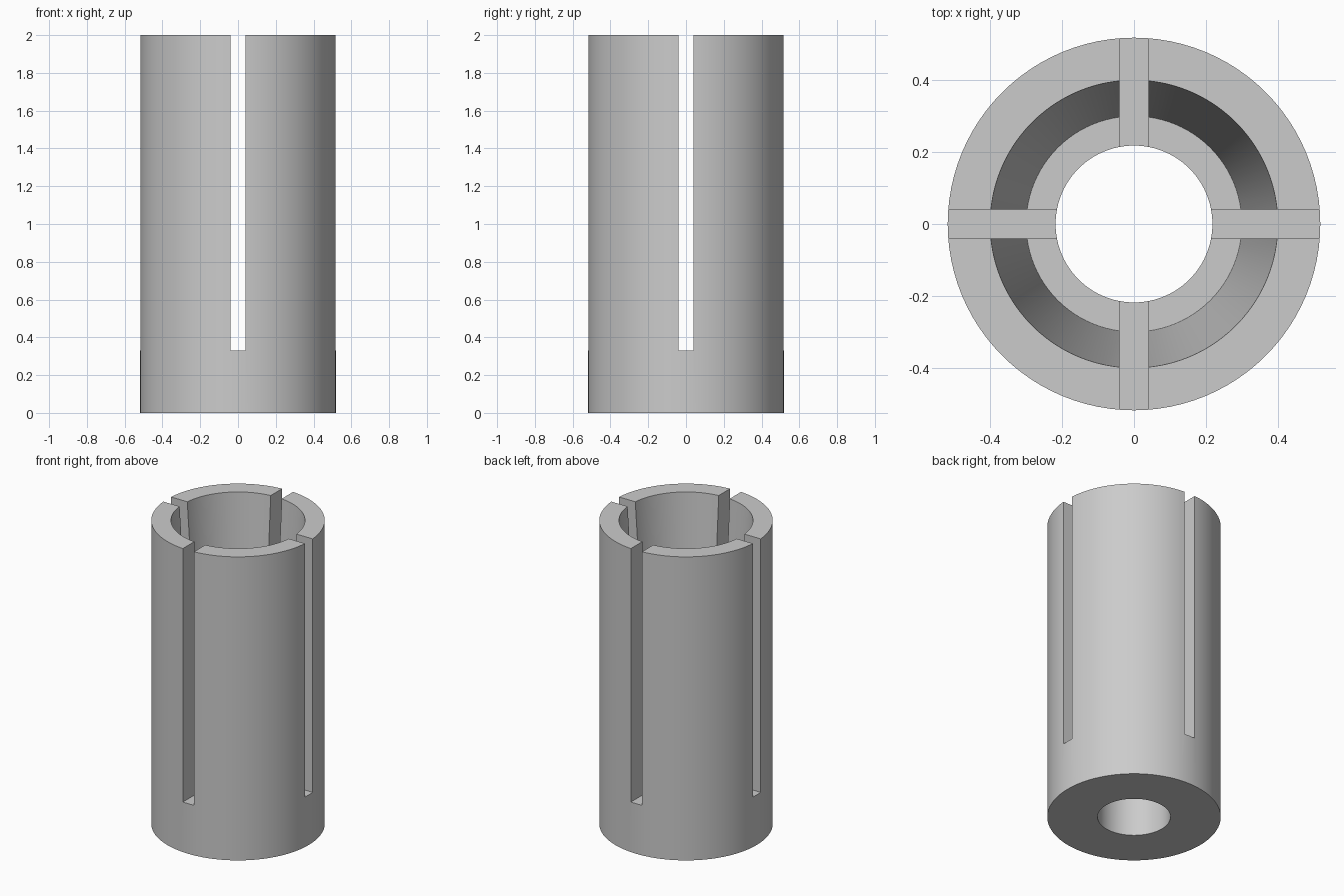
import bpy, bmesh, math

cube = bpy.data.objects.get("Cube")
if cube:
    bpy.data.objects.remove(cube, do_unlink=True)

HEIGHT = 2.0
OUTER, BORE = 0.518, 0.218        # body radius and through-hole radius
SEAT, MOUTH = 0.30, 0.40          # taper radius at the ledge and at the top
LEDGE_Z, SLOT_Z = 0.43, 0.33
SLOT_WIDTH = 0.08
SEGMENTS = 96

# Material
grey = bpy.data.materials.new("plain_grey")
grey.use_nodes = True
colour = (0.6, 0.6, 0.6, 1.0)
grey.diffuse_color = colour
grey.node_tree.nodes["Principled BSDF"].inputs["Base Color"].default_value = colour


def lathe(name, profile):
    """Revolve a closed (radius, z) profile around the z axis."""
    bm = bmesh.new()
    rings = []
    for i in range(SEGMENTS):
        a = math.tau * i / SEGMENTS
        rings.append([bm.verts.new((r * math.cos(a), r * math.sin(a), z))
                      for r, z in profile])
    n = len(profile)
    for i, ring in enumerate(rings):
        nxt = rings[(i + 1) % SEGMENTS]
        for j in range(n):
            k = (j + 1) % n
            bm.faces.new((ring[j], nxt[j], nxt[k], ring[k]))
    bmesh.ops.recalc_face_normals(bm, faces=bm.faces)
    mesh = bpy.data.meshes.new(name)
    bm.to_mesh(mesh)
    bm.free()
    obj = bpy.data.objects.new(name, mesh)
    bpy.context.collection.objects.link(obj)
    return obj


# Sleeve body with a tapered socket above a narrower through-hole
sleeve = lathe("slotted_sleeve", [
    (BORE, 0), (OUTER, 0), (OUTER, HEIGHT),
    (MOUTH, HEIGHT), (SEAT, LEDGE_Z), (BORE, LEDGE_Z)])
sleeve.data.materials.append(grey)

# Two crossing slots, open at the top
for size in ((SLOT_WIDTH, 2), (2, SLOT_WIDTH)):
    bpy.ops.mesh.primitive_cube_add(size=1, location=(0, 0, SLOT_Z + 1))
    cutter = bpy.context.object
    cutter.name = "slot_cutter"
    cutter.scale = (*size, 2)
    cutter.hide_render = True
    cut = sleeve.modifiers.new("slot", "BOOLEAN")
    cut.operation = "DIFFERENCE"
    cut.solver = "EXACT"
    cut.object = cutter
    bpy.ops.object.select_all(action="DESELECT")
    sleeve.select_set(True)
    bpy.context.view_layer.objects.active = sleeve
    bpy.ops.object.modifier_apply(modifier=cut.name)
    bpy.data.objects.remove(cutter, do_unlink=True)

# Smooth round walls, crisp slot and rim edges
bpy.ops.object.shade_smooth_by_angle(angle=math.radians(30))
